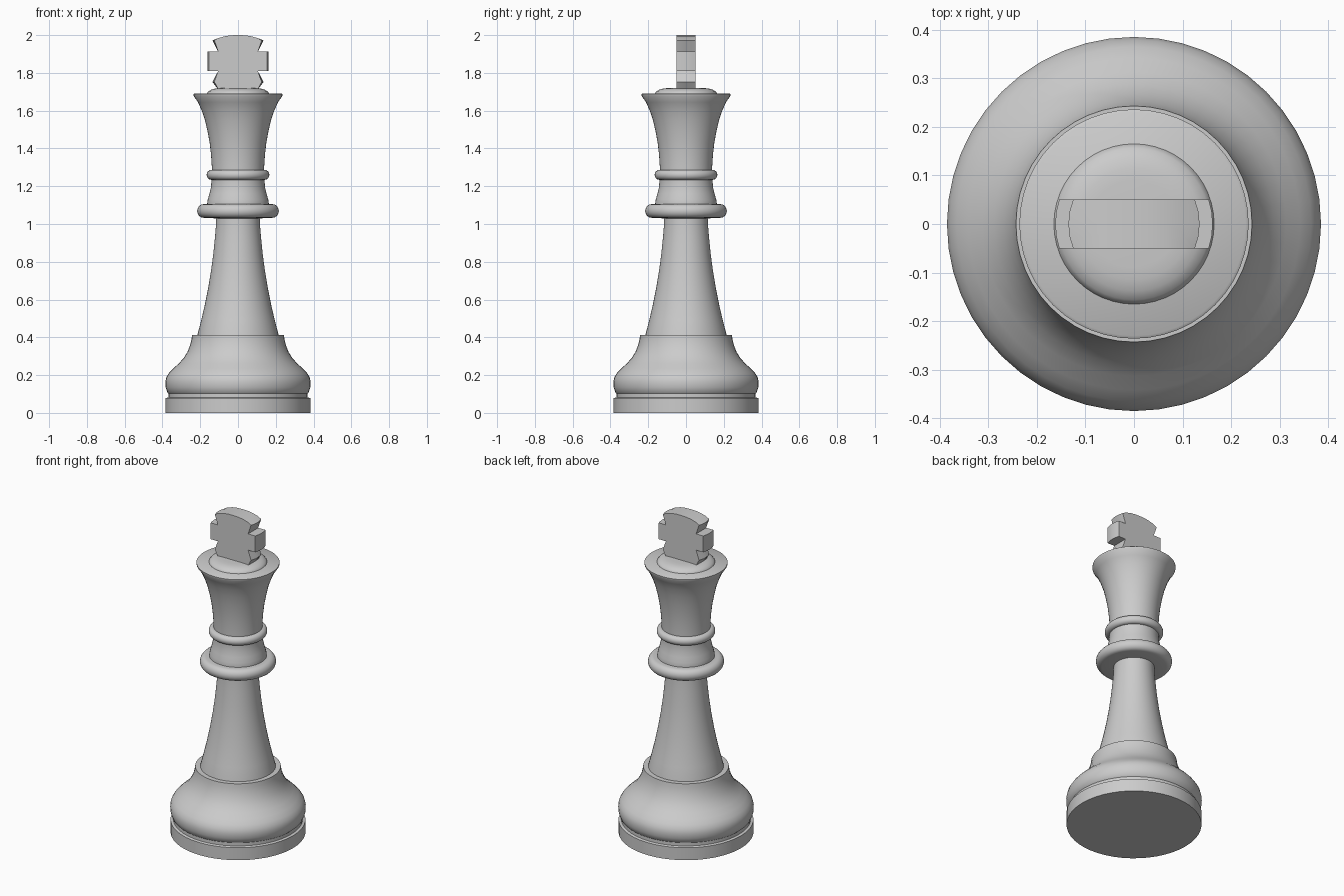
import bpy, bmesh, math

if "Cube" in bpy.data.objects:
    bpy.data.objects.remove(bpy.data.objects["Cube"])

SEG = 48


def finish(name, bm, angle=35):
    bmesh.ops.recalc_face_normals(bm, faces=bm.faces)
    mesh = bpy.data.meshes.new(name)
    bm.to_mesh(mesh)
    bm.free()
    ob = bpy.data.objects.new(name, mesh)
    bpy.context.collection.objects.link(ob)
    bpy.ops.object.select_all(action='DESELECT')
    ob.select_set(True)
    bpy.context.view_layer.objects.active = ob
    bpy.ops.object.shade_smooth_by_angle(angle=math.radians(angle))
    return ob


def lathe(name, profile):
    """Revolve (radius, z) points around z and cap both ends."""
    bm = bmesh.new()
    rings = [[bm.verts.new((r * math.cos(2 * math.pi * i / SEG),
                            r * math.sin(2 * math.pi * i / SEG), z))
              for i in range(SEG)] for r, z in profile]
    for a, b in zip(rings, rings[1:]):
        for i in range(SEG):
            j = (i + 1) % SEG
            bm.faces.new((a[i], a[j], b[j], b[i]))
    bm.faces.new(rings[0][::-1])
    bm.faces.new(rings[-1])
    return finish(name, bm)


def bead(r_in, r_out, z0, z1, n=10):
    """Half-round ring profile."""
    h, w = (z1 - z0) / 2, r_out - r_in
    return [(r_in + w * math.cos(t), z0 + h + h * math.sin(t))
            for t in [math.pi * (k / n - 0.5) for k in range(n + 1)]]


# Base disc and the swelling foot above it
lathe("base_disc", [(0.383, 0), (0.383, 0.078), (0.368, 0.082), (0.368, 0.105)])
lathe("foot", [(0.365, 0.10), (0.374, 0.108), (0.383, 0.135), (0.385, 0.165),
               (0.379, 0.19), (0.365, 0.212), (0.342, 0.236), (0.313, 0.262),
               (0.288, 0.29), (0.268, 0.322), (0.253, 0.36), (0.246, 0.39),
               (0.243, 0.413)])

# Tapering stem
lathe("stem", [(0.216, 0.40), (0.213, 0.42), (0.195, 0.49), (0.176, 0.57),
               (0.158, 0.66), (0.143, 0.75), (0.131, 0.84), (0.122, 0.93),
               (0.116, 1.0), (0.115, 1.05)])

# Collar, neck and small ring
lathe("collar", [(0.12, 1.03)] + bead(0.183, 0.216, 1.033, 1.105) + [(0.12, 1.105)])
lathe("neck", [(0.163, 1.09), (0.163, 1.11), (0.160, 1.13), (0.151, 1.16),
               (0.144, 1.19), (0.141, 1.22), (0.141, 1.25)])
lathe("neck_ring", bead(0.142, 0.166, 1.234, 1.286))

# Flared head with a thin rim, and the low dome on top
lathe("head", [(0.138, 1.26), (0.139, 1.31), (0.143, 1.37), (0.150, 1.43),
               (0.161, 1.49), (0.175, 1.55), (0.192, 1.60), (0.212, 1.645),
               (0.235, 1.678), (0.236, 1.688), (0.230, 1.692)])
lathe("head_dome", [(0.166, 1.68), (0.165, 1.692), (0.156, 1.703),
                    (0.138, 1.713), (0.115, 1.718), (0.09, 1.72)])

# Finial: cross outline, right half from bottom to top, mirrored
right = [(0.10, 1.705), (0.135, 1.752), (0.105, 1.81), (0.162, 1.81),
         (0.162, 1.912), (0.105, 1.912), (0.135, 1.972), (0.105, 1.984),
         (0.07, 1.994), (0.035, 1.999)]
outline = right + [(0, 2.0)] + [(-x, z) for x, z in reversed(right)]
bm = bmesh.new()
slices = []
for y in (-0.05, -0.025, 0, 0.025, 0.05):
    ring = []
    for x, z in outline:
        # outer ends follow a turned (round) surface
        xx = math.copysign(math.sqrt(x * x - y * y), x) if abs(x) > 0.11 else x
        ring.append(bm.verts.new((xx, y, z)))
    slices.append(ring)
n = len(outline)
for a, b in zip(slices, slices[1:]):
    for i in range(n):
        j = (i + 1) % n
        bm.faces.new((a[i], a[j], b[j], b[i]))
bm.faces.new(slices[0])
bm.faces.new(slices[-1][::-1])
finish("cross_finial", bm, 25)
